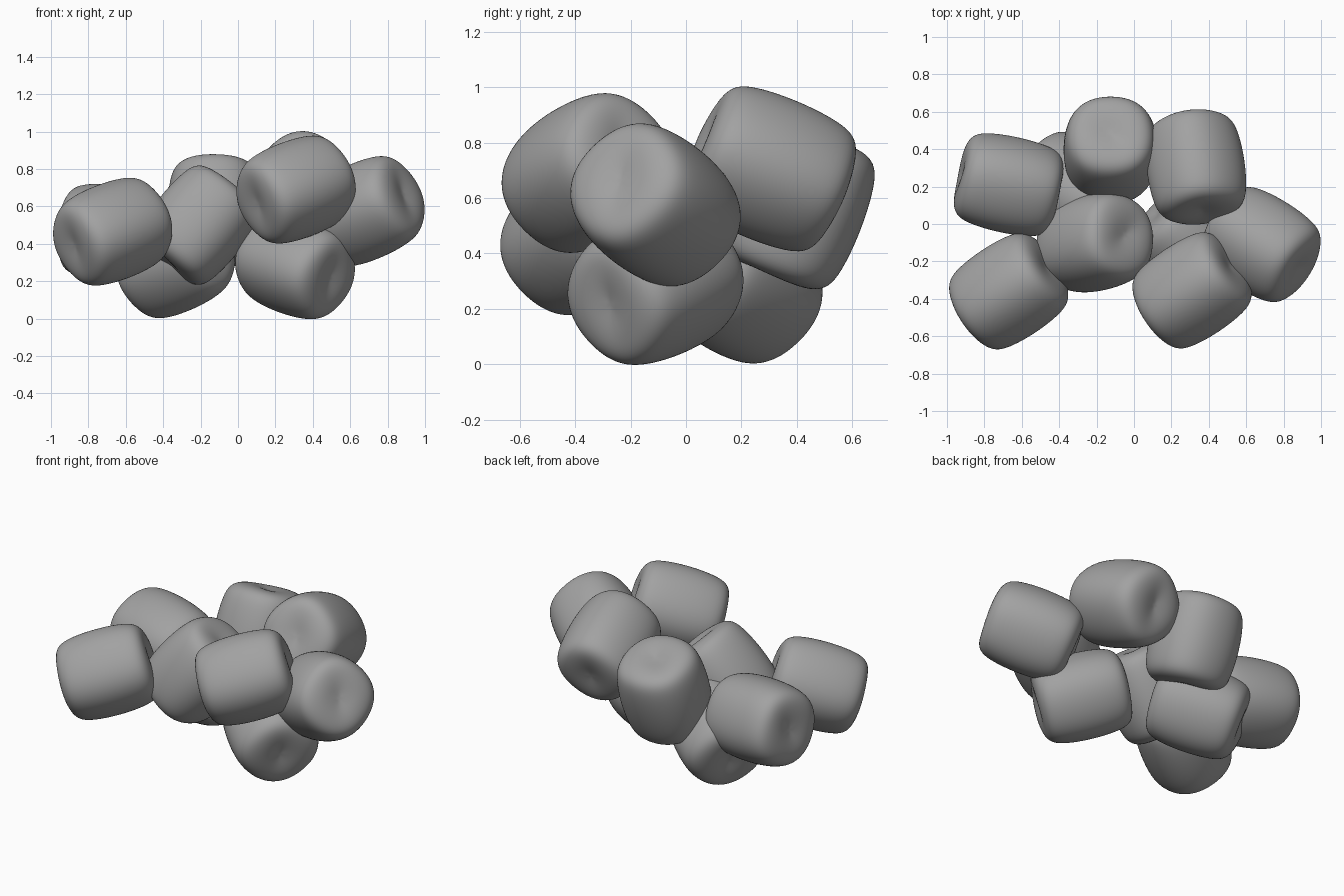
import bpy, bmesh, math
from mathutils import Matrix, Vector

cube = bpy.data.objects.get("Cube")
if cube:
    bpy.data.objects.remove(cube, do_unlink=True)

# One plain colour for every sweet
grey = bpy.data.materials.new("soft_grey")
grey.use_nodes = True
colour = (0.36, 0.36, 0.36, 1)
grey.diffuse_color = colour
grey.node_tree.nodes["Principled BSDF"].inputs["Base Color"].default_value = colour

# Half profile (radius, height) of a plump cylinder with rounded rims
HALF = [(0.05, 0.276), (0.11, 0.275), (0.18, 0.265), (0.228, 0.232),
        (0.249, 0.165), (0.26, 0.06)]
SIDES = 24


def soft_mesh():
    """Lathe a slightly squared profile and press a shallow dimple into each end."""
    profile = HALF + [(r, -h) for r, h in reversed(HALF)]
    bm = bmesh.new()
    rings = []
    for r, h in profile:
        ring = []
        for i in range(SIDES):
            a = math.tau * i / SIDES
            squared = r * (1 + 0.025 * math.cos(4 * a))
            x, y = squared * math.cos(a), squared * math.sin(a)
            dent = 0.022 * math.exp(-(x / 0.07) ** 2 - (y / 0.13) ** 2)
            ring.append(bm.verts.new((x, y, h - math.copysign(dent, h))))
        rings.append(ring)
    for low, high in zip(rings, rings[1:]):
        for i in range(SIDES):
            j = (i + 1) % SIDES
            bm.faces.new((low[i], high[i], high[j], low[j]))
    # End centres
    for ring, sign in ((rings[0], 1), (rings[-1], -1)):
        tip = bm.verts.new((0, 0, sign * 0.252))
        for i in range(SIDES):
            bm.faces.new((ring[i], ring[(i + 1) % SIDES], tip))
    bmesh.ops.recalc_face_normals(bm, faces=bm.faces)
    for face in bm.faces:
        face.smooth = True
    mesh = bpy.data.meshes.new("soft_sweet")
    bm.to_mesh(mesh)
    bm.free()
    mesh.materials.append(grey)
    return mesh


mesh = soft_mesh()

# Name, centre, axis direction, roll in degrees
PILE = [
    ("front_left_sweet", (-0.67, -0.36, 0.465), (0.42, 0.28, 0.16), 0),
    ("front_right_sweet", (0.31, -0.355, 0.69), (0.42, 0.28, 0.16), 0),
    ("centre_sweet", (-0.21, -0.10, 0.50), (0.57, 0.15, 0.68), 20),
    ("right_sweet", (0.68, -0.11, 0.575), (0.45, -0.28, 0.2), 0),
    ("lower_right_sweet", (0.305, -0.11, 0.28), (0.4, -0.35, -0.14), 0),
    ("lower_left_sweet", (-0.335, 0.18, 0.295), (-0.4, 0.3, -0.18), 0),
    ("back_left_sweet", (-0.67, 0.21, 0.46), (-0.45, 0.1, 0.04), 22),
    ("back_middle_sweet", (-0.125, 0.395, 0.575), (0, 0.36, 0.93), 45),
    ("back_right_sweet", (0.33, 0.305, 0.705), (-0.06, 0.4, -0.17), 0),
]

for name, centre, axis, roll in PILE:
    sweet = bpy.data.objects.new(name, mesh)
    bpy.context.collection.objects.link(sweet)
    turn = Vector(axis).to_track_quat("Z", "Y").to_matrix()
    turn = turn @ Matrix.Rotation(math.radians(roll), 3, "Z")
    sweet.location = centre
    sweet.rotation_euler = turn.to_euler()
    sub = sweet.modifiers.new("smooth", "SUBSURF")
    sub.levels = sub.render_levels = 2
